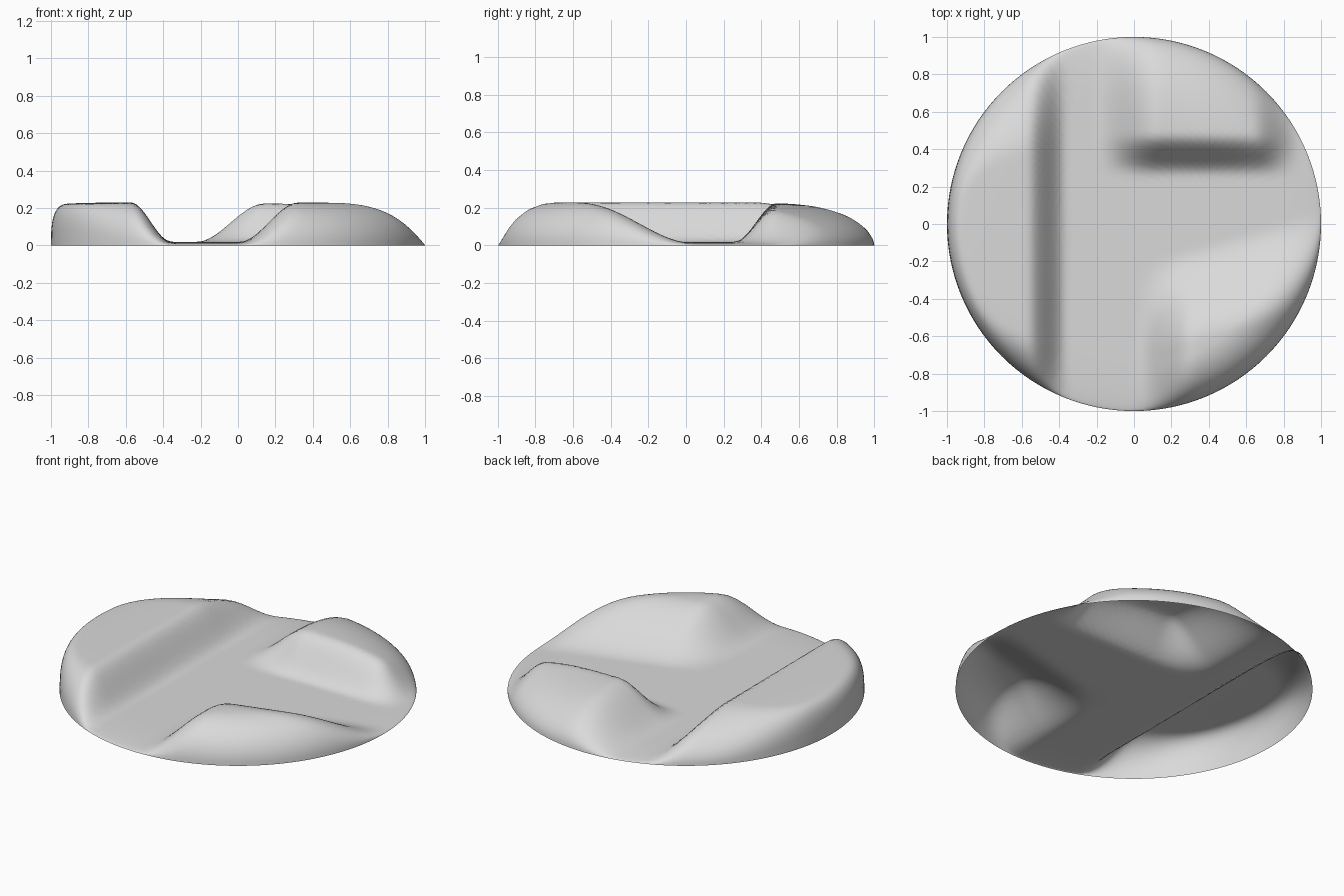
import bpy, bmesh, math

cube = bpy.data.objects.get("Cube")
if cube:
    bpy.data.objects.remove(cube, do_unlink=True)

SEGMENTS, RINGS = 128, 44


def ease(v, a, b):
    """Smooth ramp: 0 at a, 1 at b (a may exceed b)."""
    t = min(1, max(0, (v - a) / (b - a)))
    return t * t * (3 - 2 * t)


def shoulder(depth, width, power=2):
    """Rounded rise from the rim inwards."""
    t = min(1, max(0, depth / width))
    return max(0, 1 - (1 - t) ** power) ** (1 / power)


def height(x, y, depth):
    angle = math.degrees(math.atan2(y, x)) % 360
    # long bank on the right: steep outer wall, softer at both ends
    soft_back = ease(angle, 172, 128)
    soft_front = ease(angle, 205, 245)
    width = 0.1 + 0.38 * soft_back + 0.16 * soft_front
    bank = (0.21 * ease(x, -0.36, -0.57)
            * shoulder(depth, width, 3 - max(soft_back, soft_front)))
    # back mound: steep front edge, long slope to the rim
    back = (0.205 * ease(y, 0.26, 0.48) * ease(x, -0.22, 0.14)
            * ease(x, 0.9, 0.64) * shoulder(depth, 0.5))
    # front mound: slanted ramp rising towards the rim
    ramp = y - 0.28 * x
    front = (0.21 * ease(ramp, -0.22, -0.72) * ease(x, 0.01, 0.32)
             * shoulder(depth, 0.24))
    ground = 0.018 * shoulder(depth, 0.3)
    return ground + max(bank, back, front)


# round sheet, with rings packed closer near the rim
bm = bmesh.new()
centre = bm.verts.new((0, 0, height(0, 0, 1)))
previous = None
for i in range(1, RINGS + 1):
    depth = (1 - i / RINGS) ** 1.7
    r = 1 - depth
    ring = []
    for j in range(SEGMENTS):
        a = 2 * math.pi * j / SEGMENTS
        x, y = r * math.cos(a), r * math.sin(a)
        ring.append(bm.verts.new((x, y, height(x, y, depth))))
    for j in range(SEGMENTS):
        k = (j + 1) % SEGMENTS
        if previous:
            bm.faces.new((previous[j], ring[j], ring[k], previous[k]))
        else:
            bm.faces.new((centre, ring[j], ring[k]))
    previous = ring
for face in bm.faces:
    face.smooth = True

mesh = bpy.data.meshes.new("terrain_disc")
bm.to_mesh(mesh)
bm.free()
terrain = bpy.data.objects.new("terrain_disc", mesh)
bpy.context.collection.objects.link(terrain)

# single plain grey
grey = bpy.data.materials.new("light_grey")
grey.use_nodes = True
colour = (0.7, 0.7, 0.7, 1)
grey.diffuse_color = colour
grey.node_tree.nodes["Principled BSDF"].inputs["Base Color"].default_value = colour
mesh.materials.append(grey)
